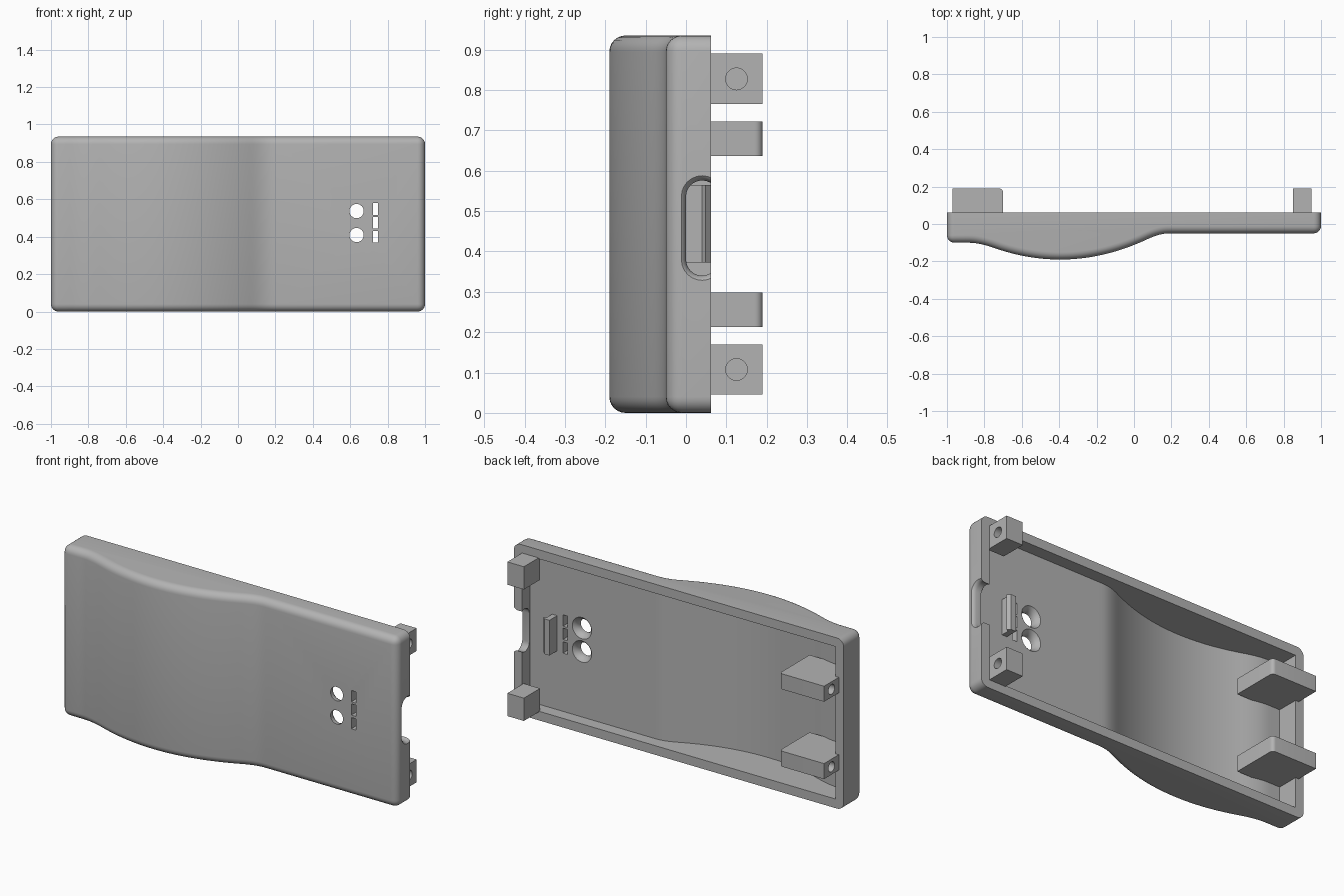
import bpy, bmesh, math
from mathutils import Matrix, Vector

HEIGHT, BACK, WALL, FLOOR = 0.935, 0.0625, 0.05, 0.045

if "Cube" in bpy.data.objects:
    bpy.data.objects.remove(bpy.data.objects["Cube"])

grey = bpy.data.materials.new("plain_grey")
grey.use_nodes = True
grey.diffuse_color = (0.45, 0.45, 0.45, 1)
grey.node_tree.nodes["Principled BSDF"].inputs["Base Color"].default_value = (0.45, 0.45, 0.45, 1)


def finish(name, bm):
    bmesh.ops.recalc_face_normals(bm, faces=bm.faces)
    mesh = bpy.data.meshes.new(name)
    bm.to_mesh(mesh)
    bm.free()
    mesh.materials.append(grey)
    obj = bpy.data.objects.new(name, mesh)
    bpy.context.collection.objects.link(obj)
    return obj


def loft(name, rings):
    """Skin a closed solid through rings of equal length."""
    bm = bmesh.new()
    loops = [[bm.verts.new(p) for p in ring] for ring in rings]
    n = len(loops[0])
    for a, b in zip(loops, loops[1:]):
        for i in range(n):
            j = (i + 1) % n
            bm.faces.new((a[i], a[j], b[j], b[i]))
    bm.faces.new(loops[0])
    bm.faces.new(loops[-1][::-1])
    return finish(name, bm)


def box(name, x, y, z):
    corners = [(x[0], y[0]), (x[1], y[0]), (x[1], y[1]), (x[0], y[1])]
    return loft(name, [[(px, py, pz) for px, py in corners] for pz in z])


def circle(centre, radius, axis, n=40):
    """Ring around a centre, facing along x or y."""
    out = []
    for i in range(n):
        a = math.tau * i / n
        u, v = radius * math.cos(a), radius * math.sin(a)
        out.append(Vector(centre) + Vector((0, u, v) if axis == "x" else (u, 0, v)))
    return out


def cut(obj, cutters):
    for cutter in cutters:
        mod = obj.modifiers.new("cut", "BOOLEAN")
        mod.operation, mod.solver, mod.object = "DIFFERENCE", "EXACT", cutter
        bpy.context.view_layer.objects.active = obj
        bpy.ops.object.modifier_apply(modifier=mod.name)
        bpy.data.objects.remove(cutter)


def smooth(obj, angle=30):
    bpy.ops.object.select_all(action="DESELECT")
    obj.select_set(True)
    bpy.context.view_layer.objects.active = obj
    bpy.ops.object.shade_smooth_by_angle(angle=math.radians(angle))


def front_y(x):
    """Bulged front: an arc blended into a flat on each side."""
    arc = -0.19 + (x + 0.395) ** 2 / 2
    flat = -0.1 if x < -0.395 else -0.05
    blend = 0.03
    h = max(blend - abs(arc - flat), 0) / blend
    return min(arc, flat) - h * h * blend / 4


def profile(half, offset, back):
    xs = [-half] + [-0.9 + 0.02 * i for i in range(58)] + [half]
    return [(x, front_y(x) + offset) for x in xs] + [(half, back), (-half, back)]


# Outer shell with rounded front rim and corners
shell = loft("cover_shell", [[(x, y, z) for x, y in profile(1, 0, BACK)] for z in (0, HEIGHT)])
bm = bmesh.new()
bm.from_mesh(shell.data)
rim = []
for e in bm.edges:
    a, b = (v.co for v in e.verts)
    at_back = a.y > 0.06 and b.y > 0.06
    level = abs(a.z - b.z) < 0.01
    side = abs(a.x) > 0.99 and abs(b.x) > 0.99 and a.x * b.x > 0
    if not at_back and (level or side):
        rim.append(e)
bmesh.ops.bevel(bm, geom=rim, offset=0.04, segments=6, profile=0.5, affect="EDGES")
bmesh.ops.recalc_face_normals(bm, faces=bm.faces)
bm.to_mesh(shell.data)
bm.free()

# Hollow interior
cutters = [loft("cavity", [[(x, y, z) for x, y in profile(1 - WALL, FLOOR, 0.3)]
                           for z in (WALL, HEIGHT - WALL)])]

# Round holes that flare towards the inside
for z in (0.409, 0.537):
    rings = [(-0.1, 0.038), (-0.035, 0.038), (-0.022, 0.043), (-0.012, 0.051), (0, 0.064)]
    cutters.append(loft("hole", [circle((0.634, y, z), r, "y") for y, r in rings]))

# Three small slots
for z in (0.4, 0.475, 0.548):
    cutters.append(box("slot", (0.722, 0.749), (-0.1, 0.04), (z - 0.031, z + 0.031)))


# Rounded port opening with a softened outer edge
def port_ring(x, grow):
    pts, r = [], 0.04 + grow
    for i in range(26):
        a = math.pi * (i if i < 13 else i - 1) / 12
        mid = 0.458 + (0.078 if i < 13 else -0.078)
        pts.append((x, 0.04 + r * math.cos(a), mid + r * math.sin(a)))
    return pts


flare = [(0.9, 0), (0.98, 0), (0.99, 0.003), (0.997, 0.008), (1.002, 0.014), (1.02, 0.014)]
cutters.append(loft("port", [port_ring(x, g) for x, g in flare]))
cut(shell, cutters)
smooth(shell)

# Pairs of posts, mirrored about the middle height
for tag, flip in (("lower", False), ("upper", True)):
    def span(a, b):
        return (HEIGHT - b, HEIGHT - a) if flip else (a, b)

    # Short blocks at the port end, drilled from outside
    block = box(tag + "_left_post", (0.85, 0.95), (0.05, 0.19), span(0.045, 0.17))
    mid = sum(span(0.045, 0.17)) / 2
    cut(block, [loft("drill", [circle((x, 0.125, mid), 0.027, "x", 28) for x in (0.89, 1)])])
    smooth(block)

    # Long posts at the other end, with one rounded corner
    outline = [(-0.97, -0.07), (-0.7, -0.07)]
    outline += [(-0.72 + 0.02 * math.cos(a * math.pi / 10), 0.17 + 0.02 * math.sin(a * math.pi / 10))
                for a in range(6)] + [(-0.97, 0.19)]
    post = loft(tag + "_right_post", [[(x, y, z) for x, y in outline] for z in span(0.213, 0.298)])
    mid = sum(span(0.213, 0.298)) / 2
    cut(post, [loft("drill", [circle((x, 0.125, mid), 0.027, "x", 28) for x in (-1, -0.9)])])
    smooth(post)

# Retaining clip inside, next to the port
clip_outline = [(0.785, -0.02), (0.815, -0.02), (0.815, 0.04), (0.83, 0.048), (0.815, 0.062), (0.785, 0.062)]
loft("retaining_clip", [[(x, y, z) for x, y in clip_outline] for z in (0.372, 0.565)])
